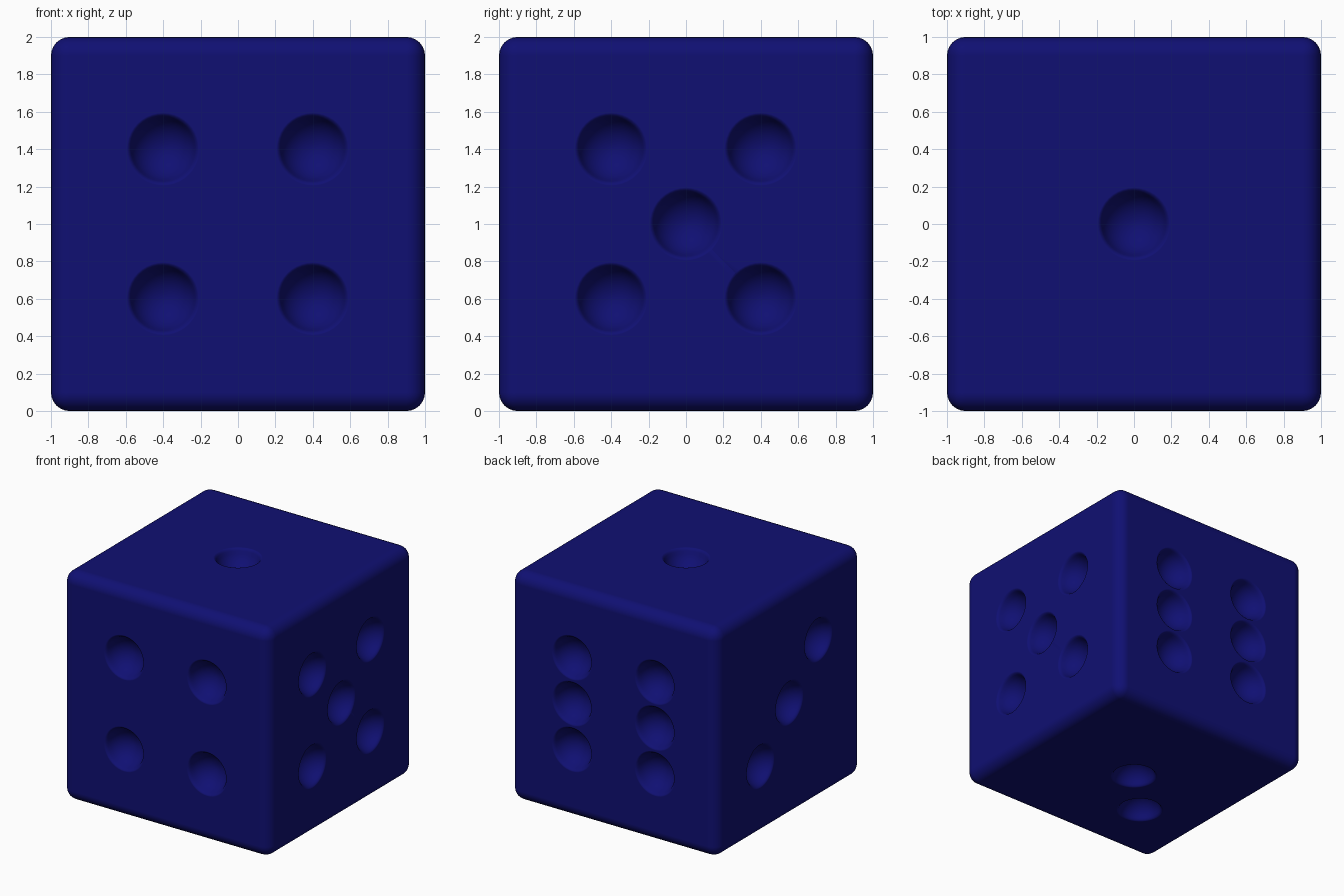
import bpy, bmesh, math
from mathutils import Vector, Matrix

if "Cube" in bpy.data.objects:
    bpy.data.objects.remove(bpy.data.objects["Cube"])

navy = bpy.data.materials.new("navy blue")
navy.diffuse_color = (0.005, 0.005, 0.17, 1)
navy.use_nodes = True
navy.node_tree.nodes["Principled BSDF"].inputs["Base Color"].default_value = navy.diffuse_color


def make_object(name, bm):
    mesh = bpy.data.meshes.new(name)
    bm.to_mesh(mesh)
    bm.free()
    mesh.materials.append(navy)
    obj = bpy.data.objects.new(name, mesh)
    bpy.context.collection.objects.link(obj)
    return obj


# rounded cube body
bm = bmesh.new()
bmesh.ops.create_cube(bm, size=2, matrix=Matrix.Translation((0, 0, 1)))
bmesh.ops.bevel(bm, geom=bm.edges[:], offset=0.1, segments=6, profile=0.5,
                affect='EDGES', clamp_overlap=True)
die = make_object("die_body", bm)

# one pip: softened rim, then a round bowl
R, DEPTH = 0.1795, 0.15
profile = [(0, 0.05), (0.198, 0.05), (0.198, 0.001), (0.187, -0.003), (0.179, -0.010)]
steps = 9
rim = math.asin(0.172 / R)
for i in range(steps + 1):
    t = rim * (1 - i / steps)
    profile.append((R * math.sin(t), R - DEPTH - R * math.cos(t)))
pip = bmesh.new()
pts = [pip.verts.new((r, 0, z)) for r, z in profile]
edges = [pip.edges.new(p) for p in zip(pts, pts[1:])]
bmesh.ops.spin(pip, geom=pts + edges, cent=(0, 0, 0), axis=(0, 0, 1),
               angle=math.tau, steps=40, use_duplicate=False)
bmesh.ops.remove_doubles(pip, verts=pip.verts[:], dist=1e-4)
bmesh.ops.recalc_face_normals(pip, faces=pip.faces[:])
pip_mesh = bpy.data.meshes.new("pip")
pip.to_mesh(pip_mesh)
pip.free()

# pip layout per side: (normal, centres relative to the cube centre)
S = 0.4
corners = [(a, b) for a in (-S, S) for b in (-S, S)]
sides = [
    ((0, 0, 1), [(0, 0, 1)]),
    ((0, 0, -1), [(0, 0, -1), (-S, -S, -1)]),
    ((-1, 0, 0), [(-1, S, -S), (-1, 0, 0), (-1, -S, S)]),
    ((0, -1, 0), [(a, -1, b) for a, b in corners]),
    ((1, 0, 0), [(1, a, b) for a, b in corners + [(0, 0)]]),
    ((0, 1, 0), [(a, 1, b) for a in (-S, S) for b in (-S, 0, S)]),
]
bm = bmesh.new()
for normal, centres in sides:
    rot = Vector(normal).to_track_quat('Z', 'Y').to_matrix().to_4x4()
    for c in centres:
        start = len(bm.verts)
        bm.from_mesh(pip_mesh)
        bm.verts.ensure_lookup_table()
        move = Matrix.Translation(Vector(c) + Vector((0, 0, 1))) @ rot
        bmesh.ops.transform(bm, matrix=move, verts=bm.verts[start:])
cutter = make_object("pip_cutter", bm)
cutter.hide_render = True

# carve the pips
mod = die.modifiers.new("pips", 'BOOLEAN')
mod.operation = 'DIFFERENCE'
mod.solver = 'EXACT'
mod.object = cutter
bpy.context.view_layer.objects.active = die
die.select_set(True)
cutter.select_set(False)
bpy.ops.object.modifier_apply(modifier=mod.name)
bpy.data.objects.remove(cutter)

# smooth shading with flat sides kept flat
bpy.ops.object.shade_smooth_by_angle(angle=math.radians(35))
wn = die.modifiers.new("flat_sides", 'WEIGHTED_NORMAL')
wn.keep_sharp = True
